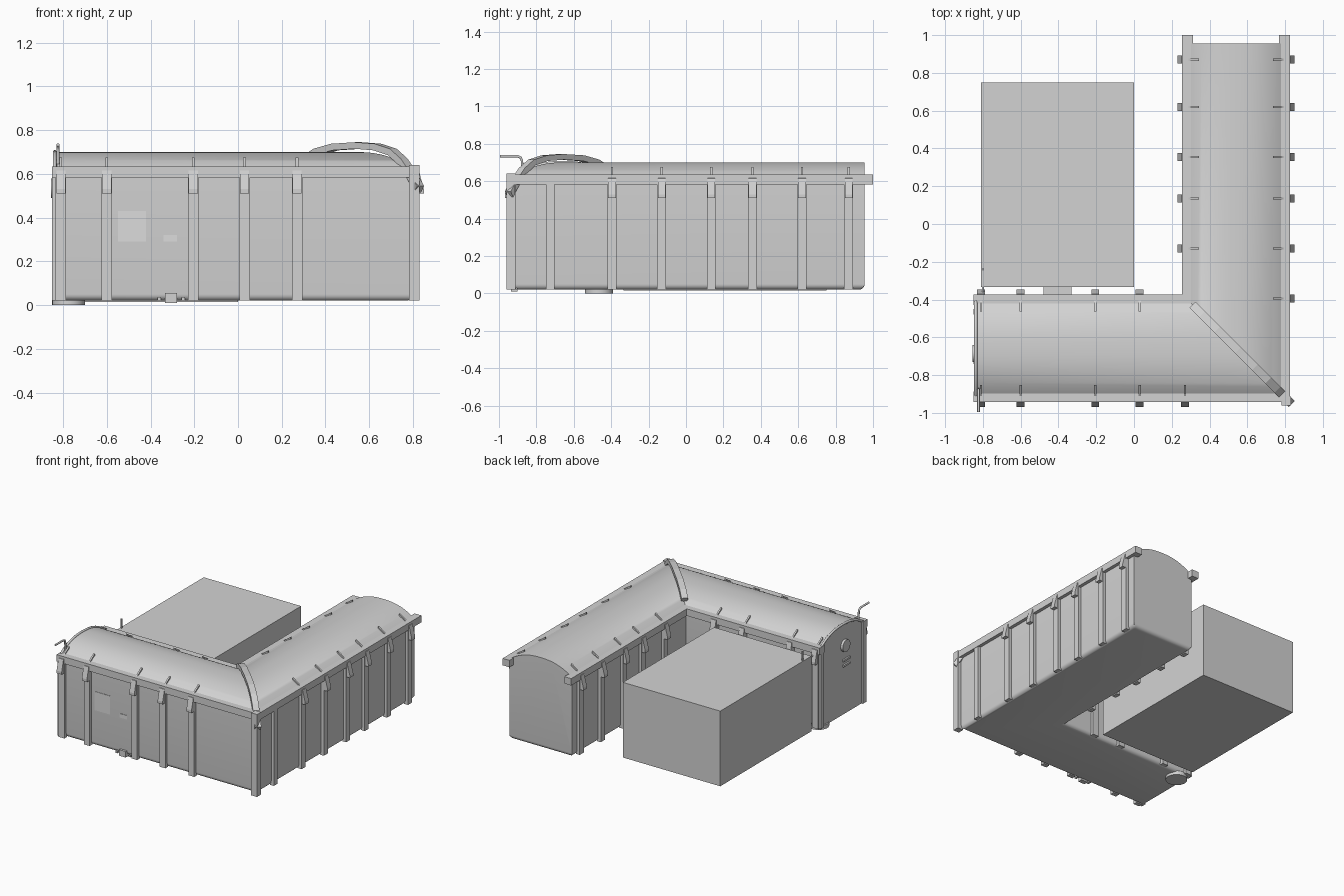
import bpy, bmesh, math
from mathutils import Vector

cube = bpy.data.objects.get("Cube")
if cube:
    bpy.data.objects.remove(cube, do_unlink=True)


def make_material(name, value):
    m = bpy.data.materials.new(name)
    m.use_nodes = True
    c = (value, value, value, 1)
    m.diffuse_color = c
    m.node_tree.nodes["Principled BSDF"].inputs["Base Color"].default_value = c
    return m


GREY = make_material("light_grey", 0.65)
PALE = make_material("pale_grey", 0.72)
CX, CY, HALF = 0.54, -0.658, 0.26      # centre lines of both wings, half width
FLOOR, EAVE, RISE = 0.02, 0.62, 0.08


def finish(obj, mat=GREY, smooth=False):
    obj.data.materials.append(mat)
    if smooth:
        bpy.ops.object.select_all(action='DESELECT')
        obj.select_set(True)
        bpy.context.view_layer.objects.active = obj
        bpy.ops.object.shade_smooth_by_angle(angle=math.radians(35))
    return obj


def mesh(name, verts, faces, mat=GREY, smooth=False):
    me = bpy.data.meshes.new(name)
    me.from_pydata(verts, [], faces)
    bm = bmesh.new()
    bm.from_mesh(me)
    bmesh.ops.recalc_face_normals(bm, faces=bm.faces)
    bm.to_mesh(me)
    bm.free()
    obj = bpy.data.objects.new(name, me)
    bpy.context.collection.objects.link(obj)
    return finish(obj, mat, smooth)


def loft(name, loops, **kw):
    n = len(loops[0])
    faces = [(k * n + i, k * n + (i + 1) % n, (k + 1) * n + (i + 1) % n, (k + 1) * n + i)
             for k in range(len(loops) - 1) for i in range(n)]
    faces += [tuple(range(n)), tuple(range((len(loops) - 1) * n, len(loops) * n))]
    return mesh(name, [p for loop in loops for p in loop], faces, **kw)


def sweep(name, section, x0, y1, end_radius=0.0, **kw):
    """Sweep a (offset, z) section round the mitred L; positive offset is the inner side."""
    loops = [[(x0, CY + v, z) for v, z in section],
             [(CX - v, CY + v, z) for v, z in section]]
    steps = 5 if end_radius else 0
    for k in range(steps + 1):
        a = math.pi / 2 * k / max(steps, 1)
        y = y1 - end_radius * (1 - math.sin(a))
        low = FLOOR + end_radius * (1 - math.cos(a))
        loops.append([(CX - v, y, max(z, low) if end_radius else z) for v, z in section])
    return loft(name, loops, **kw)


def prism(name, profile, origin, normal, width, **kw):
    """Extrude an (outward, z) profile sideways, centred on a point of a wall."""
    n = Vector((normal[0], normal[1], 0)).normalized()
    t = Vector((-n.y, n.x, 0))
    base = Vector((origin[0], origin[1], 0))
    loops = [[base + n * o + t * s * width / 2 + Vector((0, 0, z)) for o, z in profile]
             for s in (-1, 1)]
    return loft(name, loops, **kw)


def box(name, lo, hi, mat=GREY):
    x, y = (lo[0] + hi[0]) / 2, lo[1]
    d = hi[1] - lo[1]
    return prism(name, [(0, lo[2]), (d, lo[2]), (d, hi[2]), (0, hi[2])],
                 (x, y), (0, 1), hi[0] - lo[0], mat=mat)


def tube(name, points, radius):
    cu = bpy.data.curves.new(name, 'CURVE')
    cu.dimensions = '3D'
    cu.bevel_depth, cu.bevel_resolution, cu.use_fill_caps = radius, 3, True
    sp = cu.splines.new('POLY')
    sp.points.add(len(points) - 1)
    for p, co in zip(sp.points, points):
        p.co = (*co, 1)
    obj = bpy.data.objects.new(name, cu)
    bpy.context.collection.objects.link(obj)
    return finish(obj)


def cylinder(name, radius, depth, loc, rot=(0, 0, 0)):
    bpy.ops.mesh.primitive_cylinder_add(vertices=32, radius=radius, depth=depth,
                                        location=loc, rotation=rot)
    bpy.context.object.name = name
    return finish(bpy.context.object, smooth=True)


# L-shaped body: barrel roof, straight walls, rounded floor edges
def roof_z(v):
    return EAVE + RISE * (1 - abs(v / HALF) ** 2.4)


roof = [(HALF * math.cos(math.pi * i / 28), roof_z(HALF * math.cos(math.pi * i / 28)))
        for i in range(29)]
R = 0.03
arc = [math.pi / 2 * i / 5 for i in range(6)]
bottom = [(-HALF + R - R * math.cos(a), FLOOR + R - R * math.sin(a)) for a in arc]
section = roof + bottom + [(-v, z) for v, z in reversed(bottom)]
sweep("container_body", section, -0.838, 0.955, end_radius=R, smooth=True)

# Top rails along both sides
for name, side in (("inner_rail", 1), ("outer_rail", -1)):
    lo, hi = side * 0.228, side * 0.285
    sweep(name, [(lo, 0.583), (hi, 0.583), (hi, 0.635), (lo, 0.635)], -0.85, 1.0)

# Wall ribs with tie-down hooks and roof clips
RIB = [(-0.01, FLOOR), (0.022, FLOOR), (0.022, 0.615), (-0.01, 0.615)]
HOOK = [(0.015, 0.62), (0.028, 0.615), (0.05, 0.53), (0.05, 0.51), (0.015, 0.51)]
CLIP = [(0.0, 0.63), (-0.065, 0.675), (-0.065, 0.63)]


def ribs(wall, normal, places, point):
    for i, s in enumerate(places):
        prism(f"{wall}_rib_{i}", RIB, point(s), normal, 0.048)
        prism(f"{wall}_hook_{i}", HOOK, point(s), normal, 0.042)
        prism(f"{wall}_clip_{i}", CLIP, point(s), normal, 0.012)


FRONT = [-0.81, -0.60, -0.205, 0.03, 0.27]
SIDE = [-0.13, 0.135, 0.355, 0.62, 0.87]
ribs("front", (0, -1), FRONT, lambda s: (s, CY - HALF))
ribs("rear", (0, 1), FRONT[:4], lambda s: (s, CY + HALF))
ribs("outer_side", (1, 0), [-0.395] + SIDE, lambda s: (CX + HALF, s))
ribs("inner_side", (-1, 0), SIDE, lambda s: (CX - HALF, s))
prism("plain_rib", RIB, (CX + HALF, -0.725), (1, 0), 0.045)
box("corner_post", (0.782, -0.96, FLOOR), (0.83, -0.912, 0.64))

# Arched band over the mitre
path = [(0.31, 0.68), (0.36, 0.715), (0.44, 0.738), (0.55, 0.745), (0.64, 0.738),
        (0.71, 0.715), (0.76, 0.67), (0.80, 0.61), (0.835, 0.545)]
root2 = math.sqrt(2)
upper = [((x - CX) * root2, z) for x, z in path]
lower = [(o * 0.955, z - 0.03) for o, z in reversed(upper)]
prism("corner_arch", upper + lower, (CX, CY), (1, -1), 0.045)

# Door end: arched rim, frame, hinge bars, hand wheel
tube("door_rim", [(-0.838, CY + v, z) for v, z in roof], 0.009)
for i, side in enumerate((-1, 1)):
    y = CY + side * 0.25
    box(f"door_post_{i}", (-0.85, y - 0.02, FLOOR), (-0.83, y + 0.02, 0.6))
for i, z in enumerate((0.38, 0.42)):
    box(f"door_latch_{i}", (-0.85, -0.74, z), (-0.835, -0.66, z + 0.014))
cylinder("door_hatch", 0.045, 0.02, (-0.846, -0.685, 0.535), (0, math.pi / 2, 0))
cylinder("drain_foot", 0.075, 0.03, (-0.775, -0.465, 0.015))
tube("drain_pipe", [(-0.835, -0.405, 0.02), (-0.835, -0.405, 0.58)], 0.014)

# Bent vent pipe and thin pole
tube("vent_pipe", [(-0.823, -0.995, 0.733), (-0.823, -0.9, 0.733), (-0.823, -0.884, 0.726),
                   (-0.823, -0.877, 0.71), (-0.823, -0.874, 0.62)], 0.007)
tube("pole", [(-0.8, -0.24, 0.56), (-0.8, -0.24, 0.65)], 0.006)
tube("pole_link", [(-0.8, -0.39, 0.57), (-0.8, -0.24, 0.57)], 0.006)

# Plain block beside the container and its connecting duct
box("machine_block", (-0.81, -0.333, 0.015), (0.0, 0.75, 0.58))
box("connecting_duct", (-0.48, -0.41, 0.3), (-0.33, -0.32, 0.52))

# Plates and small foot on the front wall
box("front_plate", (-0.55, -0.921, 0.29), (-0.42, -0.915, 0.43), PALE)
box("small_plate", (-0.34, -0.921, 0.29), (-0.28, -0.915, 0.32), PALE)
box("front_foot", (-0.335, -0.935, 0.01), (-0.28, -0.9, 0.055))
for x in (-0.36, -0.25):
    box("front_bolt", (x - 0.008, -0.93, 0.02), (x + 0.008, -0.9, 0.036))
